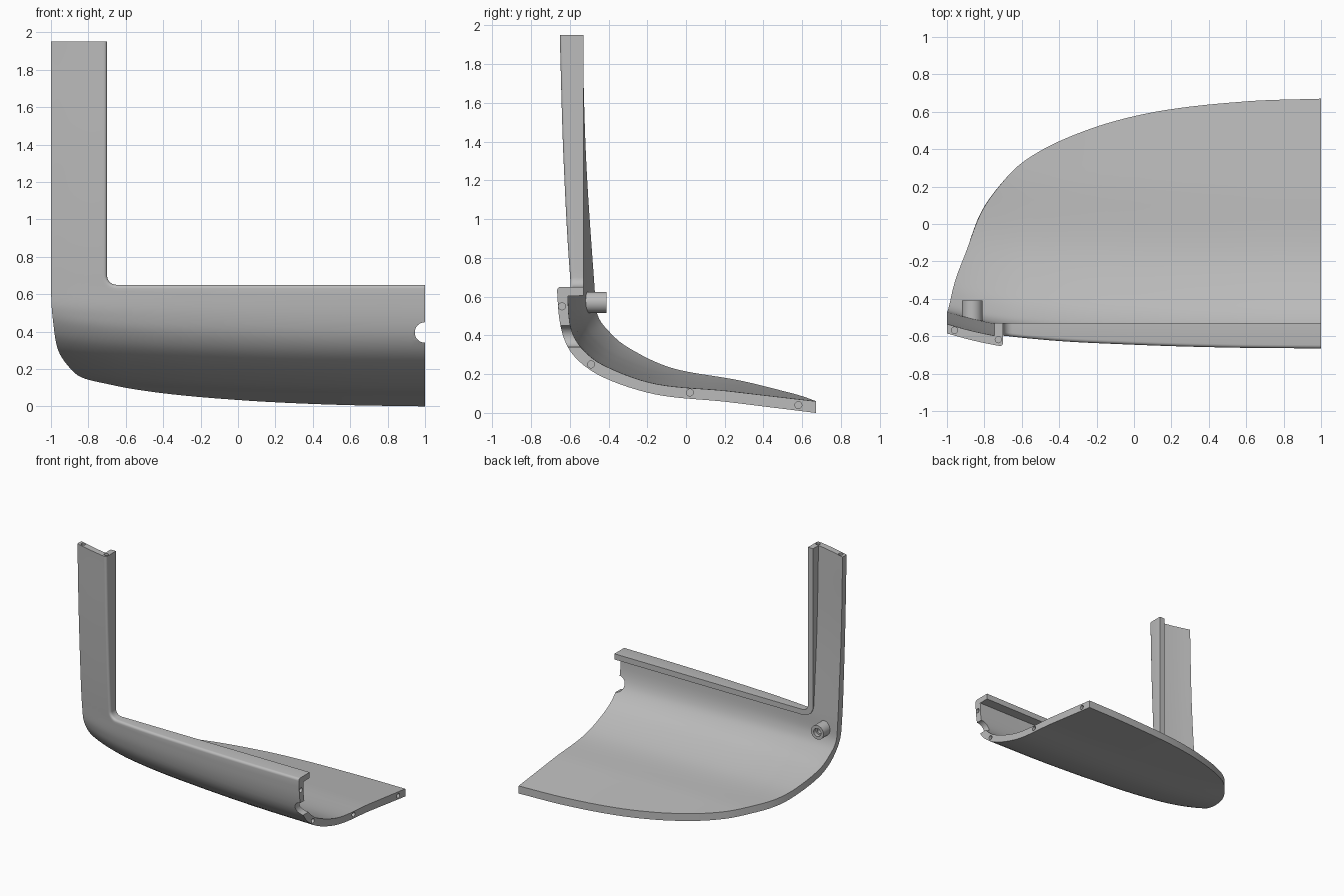
import bpy, bmesh, math

if "Cube" in bpy.data.objects:
    bpy.data.objects.remove(bpy.data.objects["Cube"])

grey = bpy.data.materials.new("mid grey")
grey.use_nodes = True
colour = (0.5, 0.5, 0.5, 1)
grey.diffuse_color = colour
grey.node_tree.nodes["Principled BSDF"].inputs["Base Color"].default_value = colour


def smooth(table, x, k=1):
    """Smooth curve through column k of a table keyed by its first column."""
    n = len(table)
    x = min(max(x, table[0][0]), table[-1][0])
    i = 0
    while i < n - 2 and x > table[i + 1][0]:
        i += 1

    def secant(j):
        return (table[j + 1][k] - table[j][k]) / (table[j + 1][0] - table[j][0])

    def slope(j):
        if j == 0:
            return secant(0)
        if j == n - 1:
            return secant(n - 2)
        a = table[j][0] - table[j - 1][0]
        b = table[j + 1][0] - table[j][0]
        return (b * secant(j - 1) + a * secant(j)) / (a + b)

    h = table[i + 1][0] - table[i][0]
    u = (x - table[i][0]) / h
    return ((1 + 2 * u) * (1 - u) ** 2 * table[i][k] + u * (1 - u) ** 2 * h * slope(i)
            + u * u * (3 - 2 * u) * table[i + 1][k] + u * u * (u - 1) * h * slope(i + 1))


def build(name, loops):
    """Skin closed loops and cap both ends."""
    bm = bmesh.new()
    rings = [[bm.verts.new(p) for p in loop] for loop in loops]
    n = len(rings[0])
    for a, b in zip(rings, rings[1:]):
        for i in range(n):
            j = (i + 1) % n
            bm.faces.new((a[i], a[j], b[j], b[i]))
    bm.faces.new(rings[0])
    bm.faces.new(rings[-1][::-1])
    bmesh.ops.recalc_face_normals(bm, faces=bm.faces)
    mesh = bpy.data.meshes.new(name)
    bm.to_mesh(mesh)
    bm.free()
    ob = bpy.data.objects.new(name, mesh)
    bpy.context.collection.objects.link(ob)
    mesh.materials.append(grey)
    return ob


def activate(ob):
    bpy.ops.object.select_all(action='DESELECT')
    ob.select_set(True)
    bpy.context.view_layer.objects.active = ob


# Wall section: distance along it, outer y, outer z, inner y, inner z
SECTION = [(0, .67, 0, .67, .06), (.45, .225, .055, .225, .112),
           (.9, -.22, .11, -.22, .165), (1.07, -.385, .165, -.37, .22),
           (1.21, -.5, .225, -.475, .275), (1.32, -.58, .295, -.54, .335),
           (1.42, -.63, .38, -.58, .395), (1.49, -.648, .45, -.597, .45),
           (1.69, -.667, .65, -.612, .65), (2.34, -.705, 1.3, -.655, 1.3),
           (2.99, -.725, 1.95, -.675, 1.95)]
# Sweep back and rise of the section towards the right side
SWEEP = [(-1, .14, .1), (-.9, .112, .082), (-.7, .07, .058), (-.5, .048, .043),
         (0, .02, .02), (.5, .005, .006), (1, 0, 0)]
# Outer rim: key, x, distance along section
RIM = [(0, 1, 0), (.4, .6, .018), (1, 0, .115), (1.27, -.25, .2), (1.55, -.5, .33),
       (1.67, -.6, .405), (1.86, -.72, .545), (2.01, -.8, .67), (2.31, -.9, .95),
       (2.49, -.95, 1.12), (2.8, -.99, 1.42), (3.07, -1, 1.69), (3.4, -1, 2.02),
       (4.37, -1, 2.99)]
LIP_Y, LIP, ROUND, STEPS = -.53, .045, .02, 36


def surface(x, t, inner=False):
    k = 3 if inner else 1
    y, z = smooth(SECTION, t, k), smooth(SECTION, t, k + 1)
    w = min(max((.65 - z) / .35, 0), 1)
    w = w * w * (3 - 2 * w)
    return x, y + smooth(SWEEP, x), z + w * smooth(SWEEP, x, 2)


def opening(s, off):
    """Point on the opening edge, moved into the wall by off: x, section distance."""
    if s < 1:
        return 1 - 1.65 * s, 1.69 - off
    if s < 2:
        a = (s - 1) * math.pi / 2
        r = .05 + off
        return -.65 - r * math.sin(a), 1.74 - r * math.cos(a)
    return -.7 - off, 1.74 + 1.25 * (s - 2)


def rim(s):
    q = 2.5 * s if s < 1 else 2.5 + .4 * (s - 1) if s < 2 else 2.9 + 1.47 * (s - 2)
    return smooth(RIM, q), smooth(RIM, q, 2)


def wall(s, off, inner):
    """Points from the rim to the opening edge on one side of the wall."""
    (x0, t0), (x1, t1) = rim(s), opening(s, off)
    return [surface(x0 + (x1 - x0) * i / STEPS, t0 + (t1 - t0) * i / STEPS, inner)
            for i in range(STEPS + 1)]


def cross_section(s):
    pts = wall(s, ROUND, False)
    for i in range(1, 5):      # rounded front edge of the lip
        a = i * math.pi / 8
        x, y, z = surface(*opening(s, ROUND * (1 - math.sin(a))))
        pts.append((x, y + ROUND * (1 - math.cos(a)), z))
    for off in (0, LIP):       # back of the lip
        x, _, z = surface(*opening(s, off))
        pts.append((x, LIP_Y, z))
    return pts + wall(s, LIP, True)[::-1]


# Curved shell with the upright column
stations = ([i / 50 for i in range(50)] + [1 + i / 10 for i in range(10)]
            + [2 + i / 30 for i in range(31)])
shell = build("curved_shell", [cross_section(s) for s in stations])


def cutter(centre, radius, depth, axis):
    rot = {"x": (0, math.pi / 2, 0), "y": (math.pi / 2, 0, 0), "z": (0, 0, 0)}[axis]
    bpy.ops.mesh.primitive_cylinder_add(vertices=32, radius=radius, depth=depth,
                                        location=centre, rotation=rot)
    ob = bpy.context.object
    ob.name = "hole_cutter"
    ob.hide_render = True
    ob.data.materials.append(grey)
    return ob


# Cable notch and dowel holes
cutters = [cutter((1, -.65, .395), .055, .3, "y")]
for y, z in ((-.64, .55), (-.49, .25), (.02, .105), (.58, .04)):
    cutters.append(cutter((1, y, z), .018, .08, "x"))
for x, y in ((-.96, -.568), (-.725, -.618)):
    cutters.append(cutter((x, y, 1.95), .017, .08, "z"))
for c in cutters:
    mod = shell.modifiers.new("hole", 'BOOLEAN')
    mod.operation = 'DIFFERENCE'
    mod.solver = 'EXACT'
    mod.object = c
    activate(shell)
    bpy.ops.object.modifier_apply(modifier=mod.name)
    bpy.data.objects.remove(c)

# Screw boss behind the corner
boss_rings = [(.055, -.53), (.055, -.41), (.032, -.41), (.032, -.44), (.02, -.44), (.02, -.5)]
boss = build("screw_boss", [[(-.865 + r * math.cos(i * math.pi / 16), y,
                              .57 + r * math.sin(i * math.pi / 16)) for i in range(32)]
                            for r, y in boss_rings])

for ob in (shell, boss):
    activate(ob)
    bpy.ops.object.shade_smooth_by_angle(angle=math.radians(30))
